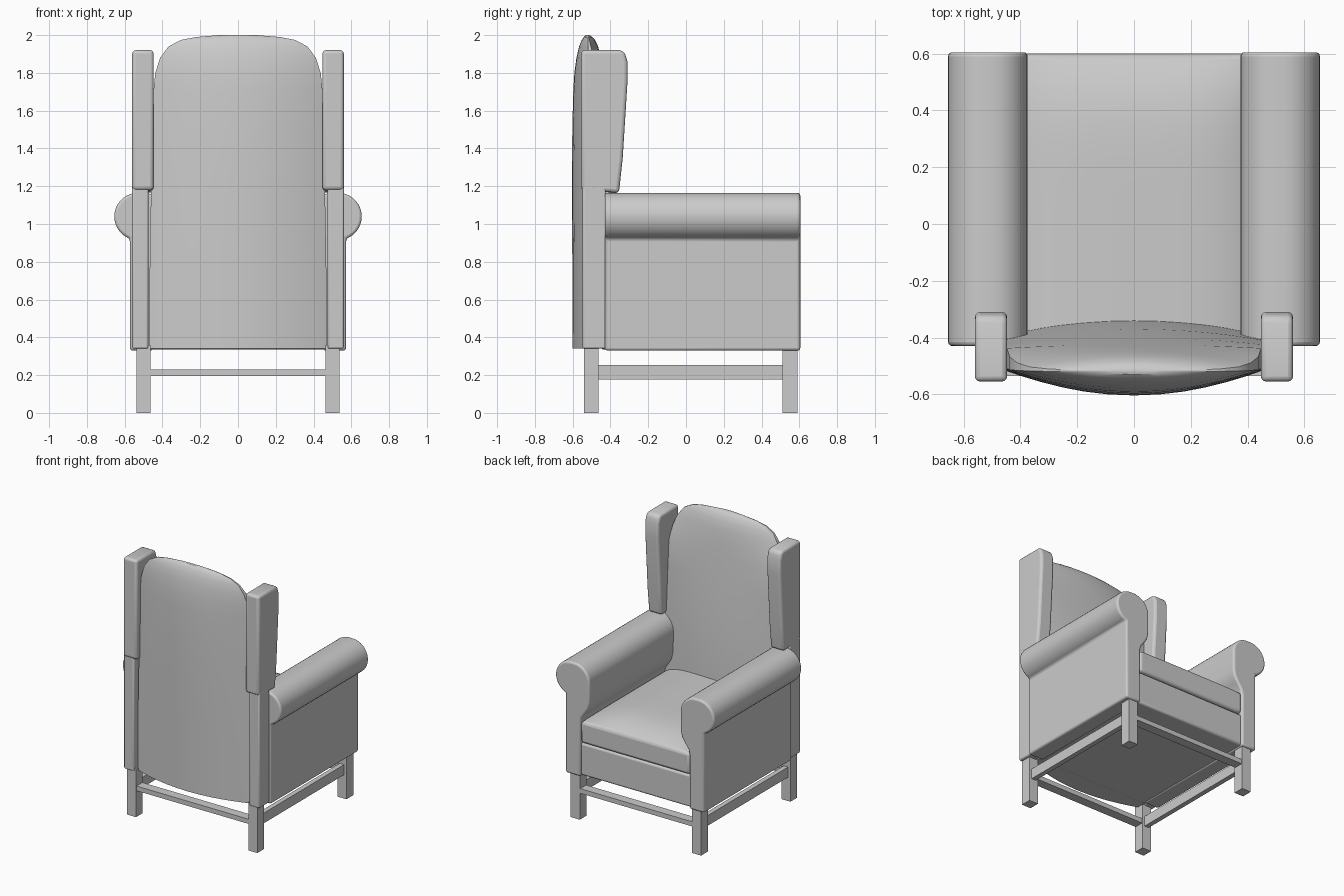
import bpy, bmesh, math

old = bpy.data.objects.get("Cube")
if old:
    bpy.data.objects.remove(old, do_unlink=True)

GREY = (0.6, 0.6, 0.6, 1)
mat = bpy.data.materials.new("plain grey")
mat.use_nodes = True
mat.diffuse_color = GREY
mat.node_tree.nodes["Principled BSDF"].inputs["Base Color"].default_value = GREY


def finish(name, bm, bevel=0.0, smooth=True):
    bmesh.ops.recalc_face_normals(bm, faces=bm.faces)
    mesh = bpy.data.meshes.new(name)
    bm.to_mesh(mesh)
    bm.free()
    mesh.materials.append(mat)
    ob = bpy.data.objects.new(name, mesh)
    bpy.context.scene.collection.objects.link(ob)
    bpy.ops.object.select_all(action="DESELECT")
    ob.select_set(True)
    bpy.context.view_layer.objects.active = ob
    if bevel:
        mod = ob.modifiers.new("soft edges", "BEVEL")
        mod.width = bevel
        mod.segments = 3
        mod.limit_method = "ANGLE"
        mod.angle_limit = math.radians(40)
    if smooth:
        bpy.ops.object.shade_smooth_by_angle(angle=math.radians(35))
    return ob


def box(name, x, y, z, bevel=0.0):
    bm = bmesh.new()
    bmesh.ops.create_cube(bm, size=1)
    for v in bm.verts:
        for i, (lo, hi) in enumerate((x, y, z)):
            v.co[i] = lo if v.co[i] < 0 else hi
    return finish(name, bm, bevel, bevel > 0)


def extrude(name, points, axis, lo, hi, bevel=0.0):
    """Extrude a flat outline along x (axis 0) or y (axis 1)."""
    bm = bmesh.new()
    rings = []
    for d in (lo, hi):
        rings.append([bm.verts.new((d, a, b) if axis == 0 else (a, d, b)) for a, b in points])
    bm.faces.new(rings[0])
    bm.faces.new(rings[1])
    n = len(points)
    for i in range(n):
        j = (i + 1) % n
        bm.faces.new((rings[0][i], rings[0][j], rings[1][j], rings[1][i]))
    return finish(name, bm, bevel)


def span(s, a, b):
    return tuple(sorted((s * a, s * b)))


# Rolled arm section: post below, round roll above, inner side eased into the post
roll = [(0.53 + 0.125 * math.cos(t), 1.04 + 0.125 * math.sin(t))
        for t in (math.radians(a) for a in range(-70, 91, 10))]
inner = [(0.50 - 0.125 * math.sin(t), 1.04 + 0.125 * math.cos(t))
         for t in (math.radians(a) for a in range(0, 91, 10))]
arm = [(0.572, 0.33)] + roll + inner
arm += [(0.375, 0.90), (0.385, 0.85), (0.41, 0.81), (0.44, 0.77), (0.45, 0.73), (0.45, 0.33)]

# Wing outline seen from the side
wing = [(-0.555, 1.18), (-0.355, 1.165), (-0.335, 1.35), (-0.31, 1.75),
        (-0.31, 1.86), (-0.325, 1.91), (-0.35, 1.92), (-0.555, 1.92)]

for s, side in ((1, "left"), (-1, "right")):
    extrude(side + "_arm", [(s * x, z) for x, z in arm], 1, -0.43, 0.605, 0.014)
    extrude(side + "_wing", wing, 0, *span(s, 0.447, 0.56), 0.018)
    box(side + "_back_post", span(s, 0.475, 0.56), (-0.548, -0.425), (0.34, 1.2), 0.01)
    box(side + "_rear_leg", span(s, 0.463, 0.538), (-0.54, -0.462), (0, 0.36))
    box(side + "_front_leg", span(s, 0.463, 0.538), (0.51, 0.59), (0, 0.36))
    box(side + "_stretcher", span(s, 0.482, 0.518), (-0.47, 0.52), (0.177, 0.253))

# Cross stretchers between the legs
for name, y in (("rear_stretcher", -0.5), ("front_stretcher", 0.55)):
    box(name, (-0.47, 0.47), (y - 0.035, y + 0.035), (0.195, 0.23))

# Seat base and crowned cushion
box("seat_base", (-0.46, 0.46), (-0.45, 0.59), (0.335, 0.575), 0.015)

bm = bmesh.new()
bmesh.ops.create_grid(bm, x_segments=16, y_segments=16, size=1)
top = bm.faces[:]
res = bmesh.ops.extrude_face_region(bm, geom=top)
upper = {v for v in res["geom"] if isinstance(v, bmesh.types.BMVert)}
for v in bm.verts:
    u, w = v.co.x, v.co.y
    z = 0.74 + 0.07 * (1 - u ** 4) * (1 - max(w, 0) ** 4) if v in upper else 0.58
    v.co = (0.45 * u, 0.1 + 0.5 * w, z)
finish("seat_cushion", bm, 0.02)

# Padded back: stacked lens sections (height, half width, rear y, front y)
sections = [(0.34, 0.470, -0.600, -0.34), (0.80, 0.467, -0.602, -0.34),
            (1.20, 0.460, -0.604, -0.37), (1.50, 0.454, -0.602, -0.40),
            (1.70, 0.448, -0.597, -0.425), (1.80, 0.438, -0.591, -0.437),
            (1.88, 0.412, -0.580, -0.450), (1.94, 0.368, -0.566, -0.465),
            (1.975, 0.30, -0.551, -0.482), (1.99, 0.22, -0.541, -0.495),
            (2.0, 0.10, -0.530, -0.512)]
N = 16
bm = bmesh.new()
rings = []
for z, w, rear, front in sections:
    k = min(1, (2.0 - z) / 0.3)
    edge_rear = -0.52 + 0.01 * k
    edge_front = -0.515 + k * (0.5 * (front + 0.43) + 0.075)
    ring = []
    for mid, edge, sgn in ((rear, edge_rear, 1), (front, edge_front, -1)):
        for i in range(N + 1):
            t = sgn * math.sin(math.pi * (i / N - 0.5))
            ring.append(bm.verts.new((w * t, edge + (mid - edge) * (1 - t * t), z)))
    rings.append(ring)
for a, b in zip(rings, rings[1:]):
    for i in range(len(a)):
        j = (i + 1) % len(a)
        bm.faces.new((a[i], a[j], b[j], b[i]))
bm.faces.new(rings[0])
bm.faces.new(rings[-1])
finish("padded_back", bm)
